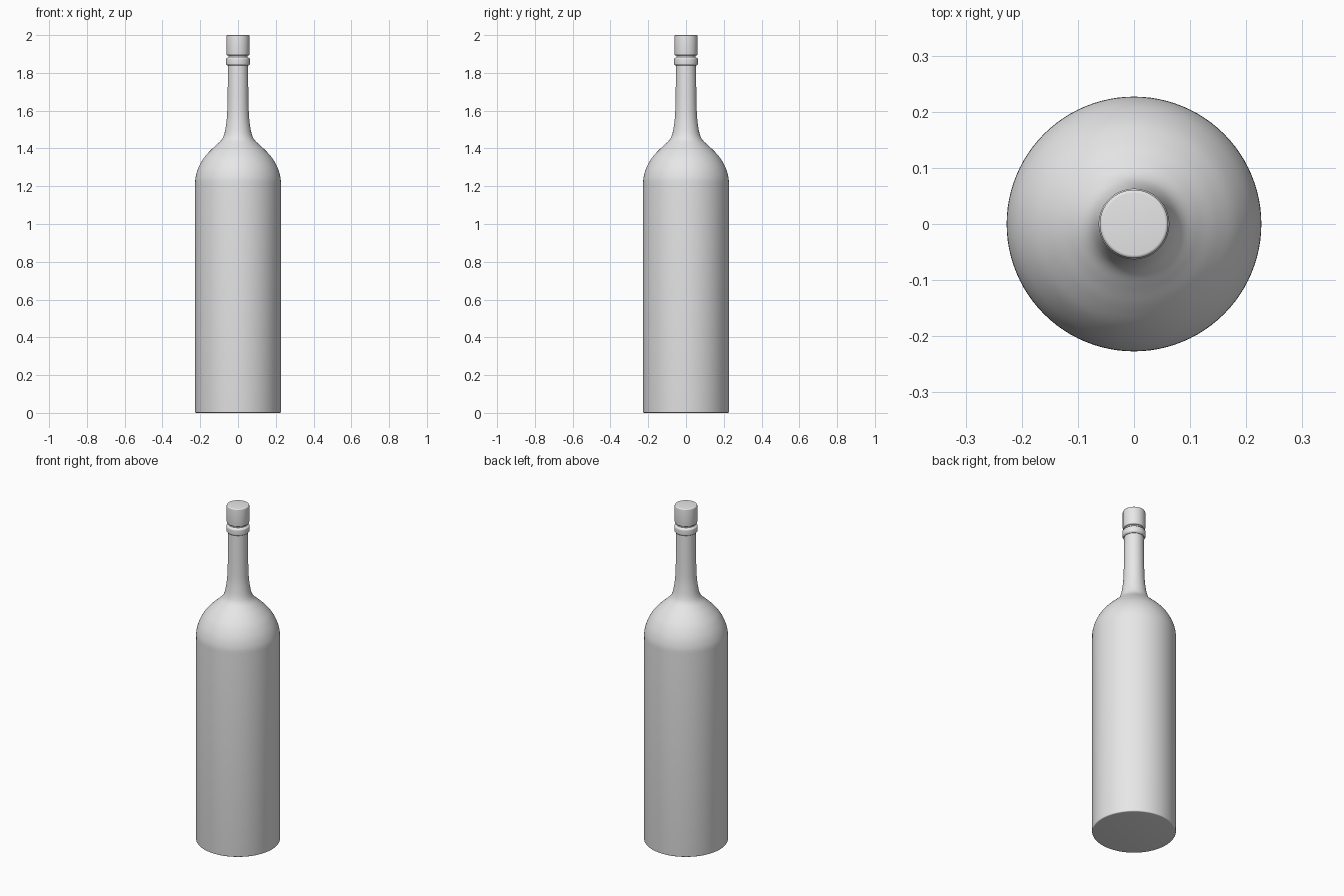
import bpy, bmesh, math

if "Cube" in bpy.data.objects:
    bpy.data.objects.remove(bpy.data.objects["Cube"])

SEGMENTS = 96

grey = bpy.data.materials.new("light grey")
grey.diffuse_color = (0.8, 0.8, 0.8, 1)
grey.use_nodes = True
grey.node_tree.nodes["Principled BSDF"].inputs["Base Color"].default_value = grey.diffuse_color


def smooth_path(pts, steps=6):
    """Catmull-Rom curve through (radius, height) points."""
    ext = [pts[0]] + pts + [pts[-1]]
    out = []
    for p0, p1, p2, p3 in zip(ext, ext[1:], ext[2:], ext[3:]):
        for i in range(steps):
            t = i / steps
            out.append(tuple(0.5 * (2 * b + (c - a) * t + (2 * a - 5 * b + 4 * c - d) * t * t
                                    + (3 * b - a - 3 * c + d) * t ** 3)
                             for a, b, c, d in zip(p0, p1, p2, p3)))
    return out + [pts[-1]]


def arc(r, z, size, a0, a1, steps=5):
    """Rounded corner around (r, z), angles in degrees."""
    return [(r + size * math.cos(math.radians(a0 + (a1 - a0) * i / steps)),
             z + size * math.sin(math.radians(a0 + (a1 - a0) * i / steps)))
            for i in range(steps + 1)]


def lathe(name, profile):
    """Revolve a bottom-to-top profile around z and cap both ends."""
    bm = bmesh.new()
    rings = [[bm.verts.new((r * math.cos(2 * math.pi * k / SEGMENTS),
                            r * math.sin(2 * math.pi * k / SEGMENTS), z))
              for k in range(SEGMENTS)] for r, z in profile]
    for low, high in zip(rings, rings[1:]):
        for k in range(SEGMENTS):
            n = (k + 1) % SEGMENTS
            bm.faces.new((low[k], low[n], high[n], high[k]))
    bm.faces.new(rings[0][::-1])
    bm.faces.new(rings[-1])
    mesh = bpy.data.meshes.new(name)
    bm.to_mesh(mesh)
    bm.free()
    mesh.materials.append(grey)
    obj = bpy.data.objects.new(name, mesh)
    bpy.context.collection.objects.link(obj)
    bpy.ops.object.select_all(action='DESELECT')
    obj.select_set(True)
    bpy.context.view_layer.objects.active = obj
    bpy.ops.object.shade_smooth_by_angle(angle=math.radians(35))
    return obj


# Bottle: rounded base edge, straight body, domed shoulder, flared neck
shoulder = smooth_path([(0.227, 1.20), (0.225, 1.245), (0.211, 1.295), (0.184, 1.345),
                        (0.150, 1.385), (0.115, 1.418), (0.087, 1.446), (0.073, 1.475),
                        (0.064, 1.52), (0.058, 1.575), (0.055, 1.66)])
lathe("bottle", arc(0.221, 0.006, 0.006, -90, 0) + shoulder + [(0.053, 1.84), (0.051, 1.90)])

# Raised ring under the stopper
lathe("neck_ring", [(0.052, 1.838), (0.057, 1.838)] + arc(0.055, 1.849, 0.008, -60, 0)
      + arc(0.055, 1.872, 0.008, 0, 75) + [(0.052, 1.885)])

# Stopper cap with rounded rims
lathe("stopper", arc(0.055, 1.899, 0.006, -90, 0) + arc(0.055, 1.994, 0.006, 0, 90))
